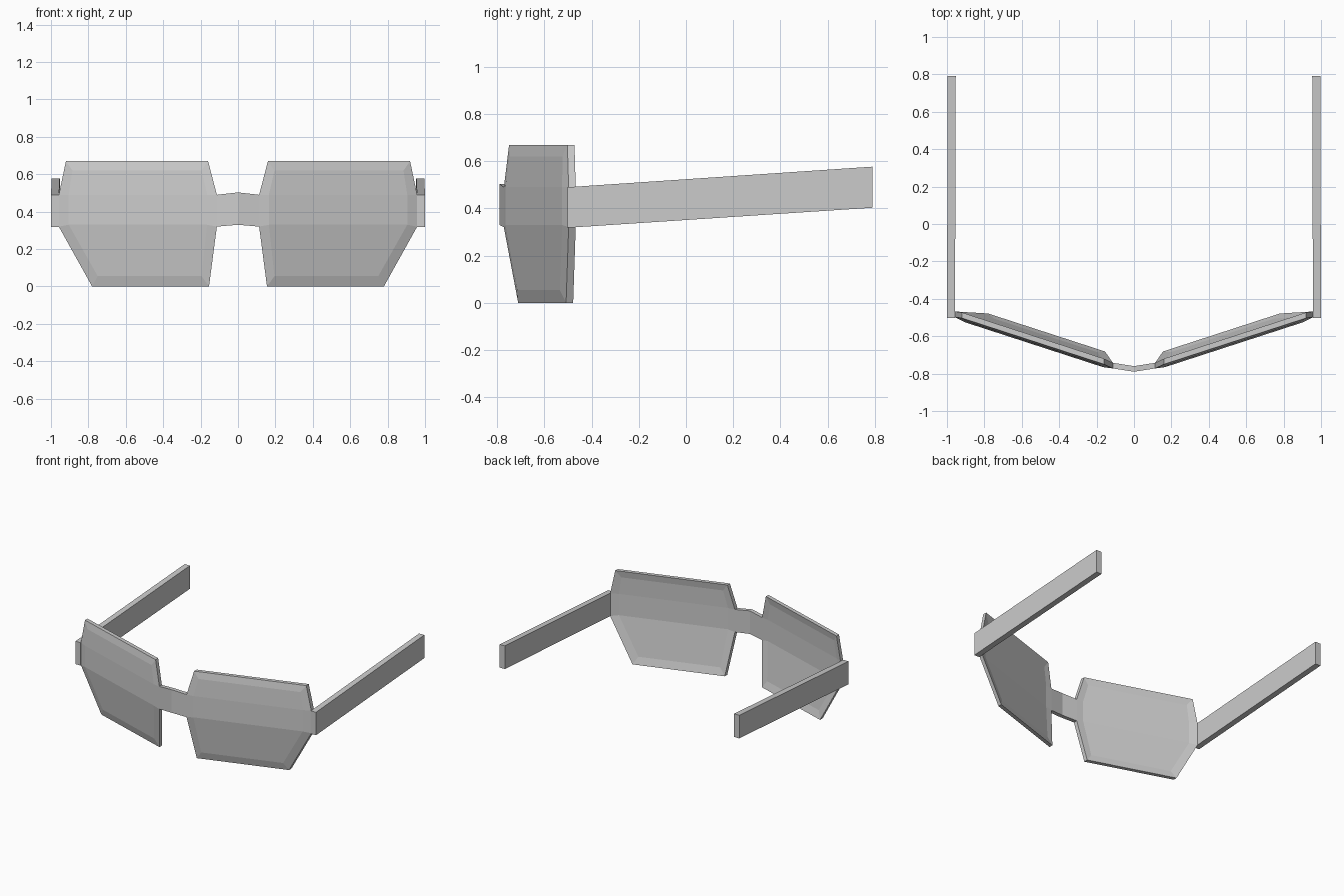
import bpy

if "Cube" in bpy.data.objects:
    bpy.data.objects.remove(bpy.data.objects["Cube"])

THICK = 0.03


def make(name, verts, faces, mirror=True):
    mesh = bpy.data.meshes.new(name)
    mesh.from_pydata(verts, [], faces)
    ob = bpy.data.objects.new(name, mesh)
    bpy.context.collection.objects.link(ob)
    if mirror:
        ob.modifiers.new("Mirror", 'MIRROR').use_clip = False
    return ob


def shell(name, front, faces, rim, mirror=True):
    """Close a front sheet with a copy set back by THICK and walls along its rim."""
    n = len(front)
    verts = front + [(x, y + THICK, z) for x, y, z in front]
    back = [tuple(i + n for i in reversed(f)) for f in faces]
    walls = [(a, a + n, b + n, b) for a, b in zip(rim, rim[1:] + rim[:1])]
    return make(name, verts, faces + back + walls, mirror)


# Lens: outline and inset ring as (x, z, y at the nose side), swept back outward
def swept(points):
    return [(x, y + 0.325 * (x - 0.16), z) for x, z, y in points]


# both rings run counter-clockwise as seen from the front
outline = swept([(0.155, 0, -0.71), (0.78, 0, -0.71), (0.958, 0.32, -0.757),
                 (0.958, 0.49, -0.757), (0.92, 0.67, -0.75), (0.16, 0.67, -0.75),
                 (0.113, 0.49, -0.757), (0.113, 0.32, -0.757)])
inset = swept([(0.195, 0.055, -0.727), (0.75, 0.055, -0.727), (0.905, 0.33, -0.767),
               (0.905, 0.49, -0.767), (0.885, 0.62, -0.76), (0.195, 0.62, -0.76),
               (0.165, 0.49, -0.767), (0.165, 0.33, -0.767)])
faces = [(i, (i + 1) % 8, (i + 1) % 8 + 8, i + 8) for i in range(8)]
faces += [(8, 9, 10, 15), (15, 10, 11, 14), (14, 11, 12, 13)]
shell("lens", outline + inset, faces, list(range(8)))

# Nose bridge: slightly arched band between the lenses
bridge = []
for x, y, lo, hi in [(-0.114, -0.772, 0.32, 0.49), (0, -0.79, 0.33, 0.503),
                     (0.114, -0.772, 0.32, 0.49)]:
    bridge += [(x, y, lo), (x, y, hi)]
shell("nose_bridge", bridge, [(0, 2, 3, 1), (2, 4, 5, 3)], [0, 2, 4, 5, 3, 1], False)

# Temple arm: straight bar rising toward the ear
arm = []
for y, x0, x1, lo, hi in [(-0.502, 0.957, 1.0, 0.318, 0.49),
                          (0.79, 0.953, 0.996, 0.403, 0.577)]:
    arm += [(x0, y, lo), (x1, y, lo), (x1, y, hi), (x0, y, hi)]
make("temple_arm", arm, [(0, 1, 2, 3), (7, 6, 5, 4), (0, 4, 5, 1),
                         (1, 5, 6, 2), (2, 6, 7, 3), (3, 7, 4, 0)])
